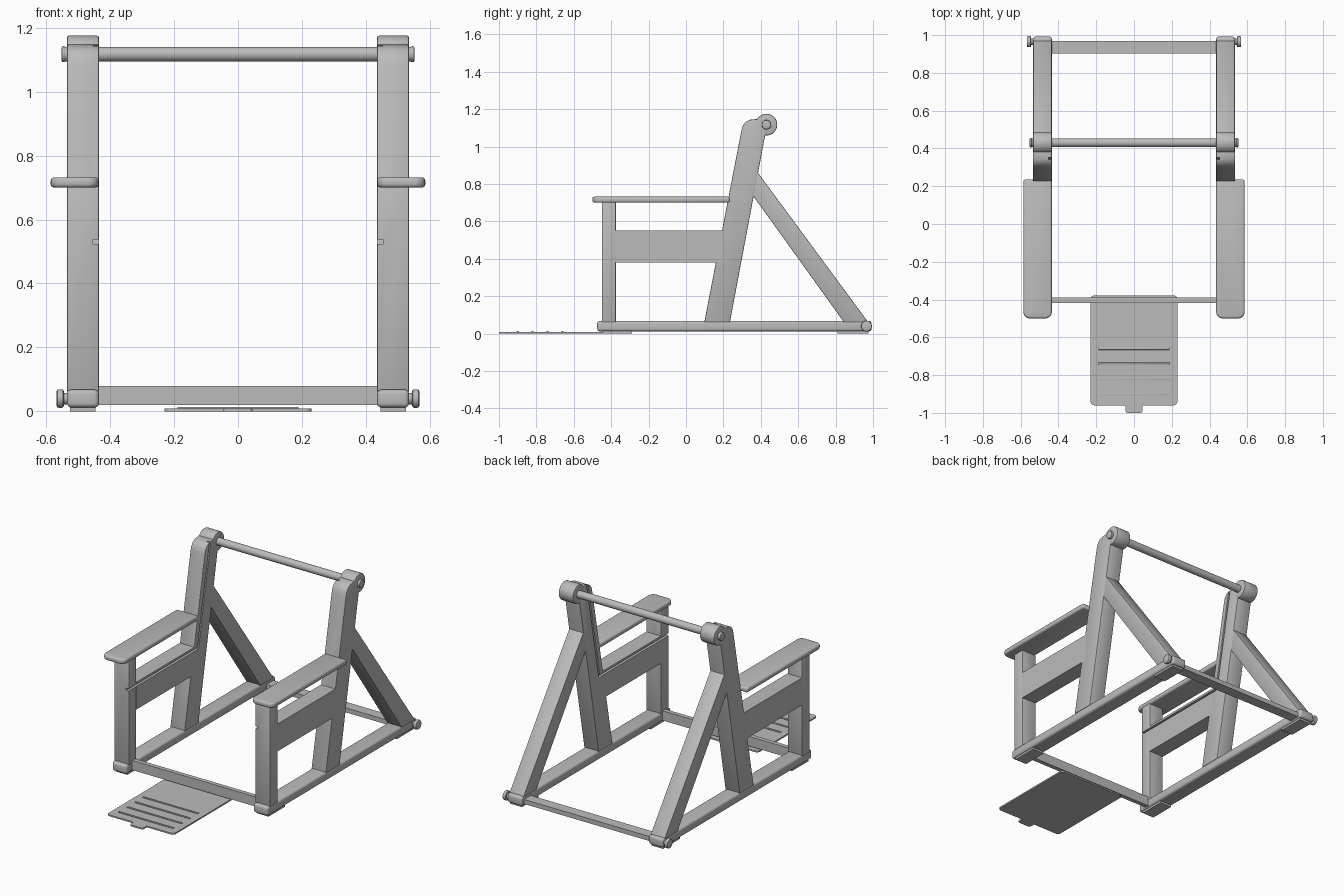
import bpy, bmesh, math
from mathutils import Matrix

if "Cube" in bpy.data.objects:
    bpy.data.objects.remove(bpy.data.objects["Cube"], do_unlink=True)

GREY = (0.5, 0.5, 0.5, 1)
mat = bpy.data.materials.new("plain grey")
mat.use_nodes = True
mat.diffuse_color = GREY
mat.node_tree.nodes["Principled BSDF"].inputs["Base Color"].default_value = GREY

IN, OUT = 0.435, 0.535      # inner and outer x of each side frame


def finish(name, bm, bevel=0.0, grooves=(), mirror=False, segments=2):
    bmesh.ops.recalc_face_normals(bm, faces=bm.faces)
    mesh = bpy.data.meshes.new(name)
    bm.to_mesh(mesh)
    bm.free()
    obj = bpy.data.objects.new(name, mesh)
    bpy.context.collection.objects.link(obj)
    mesh.materials.append(mat)
    bpy.ops.object.select_all(action='DESELECT')
    obj.select_set(True)
    bpy.context.view_layer.objects.active = obj
    if bevel:
        mod = obj.modifiers.new("bevel", 'BEVEL')
        mod.width, mod.segments, mod.limit_method = bevel, segments, 'ANGLE'
        bpy.ops.object.modifier_apply(modifier=mod.name)
    for cutter in grooves:
        mod = obj.modifiers.new("groove", 'BOOLEAN')
        mod.operation, mod.object, mod.solver = 'DIFFERENCE', cutter, 'EXACT'
        bpy.ops.object.modifier_apply(modifier=mod.name)
    bpy.ops.object.shade_smooth_by_angle(angle=math.radians(35))
    if mirror:
        obj.modifiers.new("other side", 'MIRROR').use_mirror_merge = False
    return obj


def prism(name, profile, x0, x1, **opts):
    """Extrude a (y, z) outline from x0 to x1."""
    bm = bmesh.new()
    face = bm.faces.new([bm.verts.new((x0, y, z)) for y, z in profile])
    ext = bmesh.ops.extrude_face_region(bm, geom=[face])
    moved = [v for v in ext["geom"] if isinstance(v, bmesh.types.BMVert)]
    bmesh.ops.translate(bm, verts=moved, vec=(x1 - x0, 0, 0))
    return finish(name, bm, **opts)


def box(name, x, y, z, **opts):
    outline = [(y[0], z[0]), (y[1], z[0]), (y[1], z[1]), (y[0], z[1])]
    return prism(name, outline, x[0], x[1], **opts)


def rod(name, x0, x1, y, z, r, **opts):
    bm = bmesh.new()
    place = Matrix.Translation(((x0 + x1) / 2, y, z)) @ Matrix.Rotation(math.pi / 2, 4, 'Y')
    bmesh.ops.create_cone(bm, cap_ends=True, segments=40, radius1=r, radius2=r,
                          depth=x1 - x0, matrix=place)
    return finish(name, bm, **opts)


def slab(name, outline, z0, z1, round_at, radius, **opts):
    """Extrude an (x, y) outline upward, rounding the corners chosen by a rule."""
    bm = bmesh.new()
    face = bm.faces.new([bm.verts.new((x, y, z0)) for x, y in outline])
    ext = bmesh.ops.extrude_face_region(bm, geom=[face])
    moved = [v for v in ext["geom"] if isinstance(v, bmesh.types.BMVert)]
    bmesh.ops.translate(bm, verts=moved, vec=(0, 0, z1 - z0))
    corners = [e for e in bm.edges
               if abs(e.verts[0].co.z - e.verts[1].co.z) > 1e-5 and round_at(e.verts[0].co)]
    bmesh.ops.bevel(bm, geom=corners, offset=radius, segments=5, profile=0.5, affect='EDGES')
    return finish(name, bm, **opts)


# Cutters for the cord groove on the inner faces
cord_x = (IN - 0.02, IN + 0.018)
flat_cut = box("flat_groove_cutter", cord_x, (-0.6, 0.234), (0.524, 0.537))
slope_cut = prism("sloped_groove_cutter",
                  [(0.222, 0.524), (0.234, 0.524), (0.364, 1.2), (0.352, 1.2)], *cord_x)

# Base rails and their foot pads
box("side_rail", (IN, OUT), (-0.475, 0.992), (0.012, 0.068), bevel=0.014, segments=4, mirror=True)
for place, y in (("front", (-0.45, -0.29)), ("rear", (0.81, 0.975))):
    box(place + "_foot_pad", (IN + 0.01, OUT - 0.01), y, (0, 0.014), mirror=True)

# Cross bars
box("front_cross_bar", (-IN - 0.005, IN + 0.005), (-0.417, -0.39), (0.02, 0.08))
box("rear_cross_bar", (-IN - 0.005, IN + 0.005), (0.902, 0.968), (0.02, 0.048))

# Front post, side panel and armrest
box("front_post", (IN, OUT), (-0.45, -0.375), (0.06, 0.705), bevel=0.004,
    grooves=[flat_cut], mirror=True)
box("side_panel", (IN, OUT), (-0.377, 0.2), (0.38, 0.55), grooves=[flat_cut], mirror=True)
slab("armrest", [(IN, -0.5), (0.586, -0.5), (0.586, 0.235), (IN, 0.235)], 0.7, 0.732,
     lambda co: co.y < 0, 0.035, bevel=0.011, segments=3, mirror=True)

# Sloped back upright with its rounded head
prism("back_upright",
      [(0.098, 0.062), (0.235, 0.062), (0.425, 1.07), (0.425, 1.14), (0.375, 1.147),
       (0.34, 1.143), (0.317, 1.13), (0.302, 1.108), (0.295, 1.08)],
      IN, OUT, bevel=0.004, grooves=[flat_cut, slope_cut], mirror=True)
rod("upright_hub", IN, OUT, 0.43, 1.117, 0.058, bevel=0.006, mirror=True)

# Diagonal rear brace
prism("rear_brace", [(0.34, 0.763), (0.35, 0.907), (0.975, 0.06), (0.845, 0.06)],
      IN + 0.001, OUT - 0.001, bevel=0.004, mirror=True)

# Top rod and bolts
rod("top_rod", -0.545, 0.545, 0.43, 1.117, 0.023)
rod("top_bolt_head", 0.54, 0.552, 0.43, 1.117, 0.025, bevel=0.005, mirror=True)
rod("rear_bolt_shaft", 0.52, 0.55, 0.965, 0.04, 0.018, mirror=True)
rod("rear_bolt_head", 0.545, 0.567, 0.965, 0.04, 0.029, bevel=0.006, mirror=True)

# Foot plate with front tab and raised grip ribs
half = [(0.045, -0.96), (0.23, -0.96), (0.23, -0.378)]
slab("foot_plate", half + [(-x, y) for x, y in reversed(half)], 0, 0.009,
     lambda co: abs(co.x) > 0.1, 0.02)
slab("foot_plate_tab", [(-0.045, -1), (0.045, -1), (0.045, -0.955), (-0.045, -0.955)],
     0, 0.009, lambda co: co.y < -0.98, 0.012)
for i in range(4):
    y = -0.9 + 0.08 * i
    box(f"grip_rib_{i + 1}", (-0.19, 0.19), (y - 0.006, y + 0.006), (0.008, 0.014), bevel=0.002)

# Remove the groove cutters
for cutter in (flat_cut, slope_cut):
    bpy.data.objects.remove(cutter, do_unlink=True)
